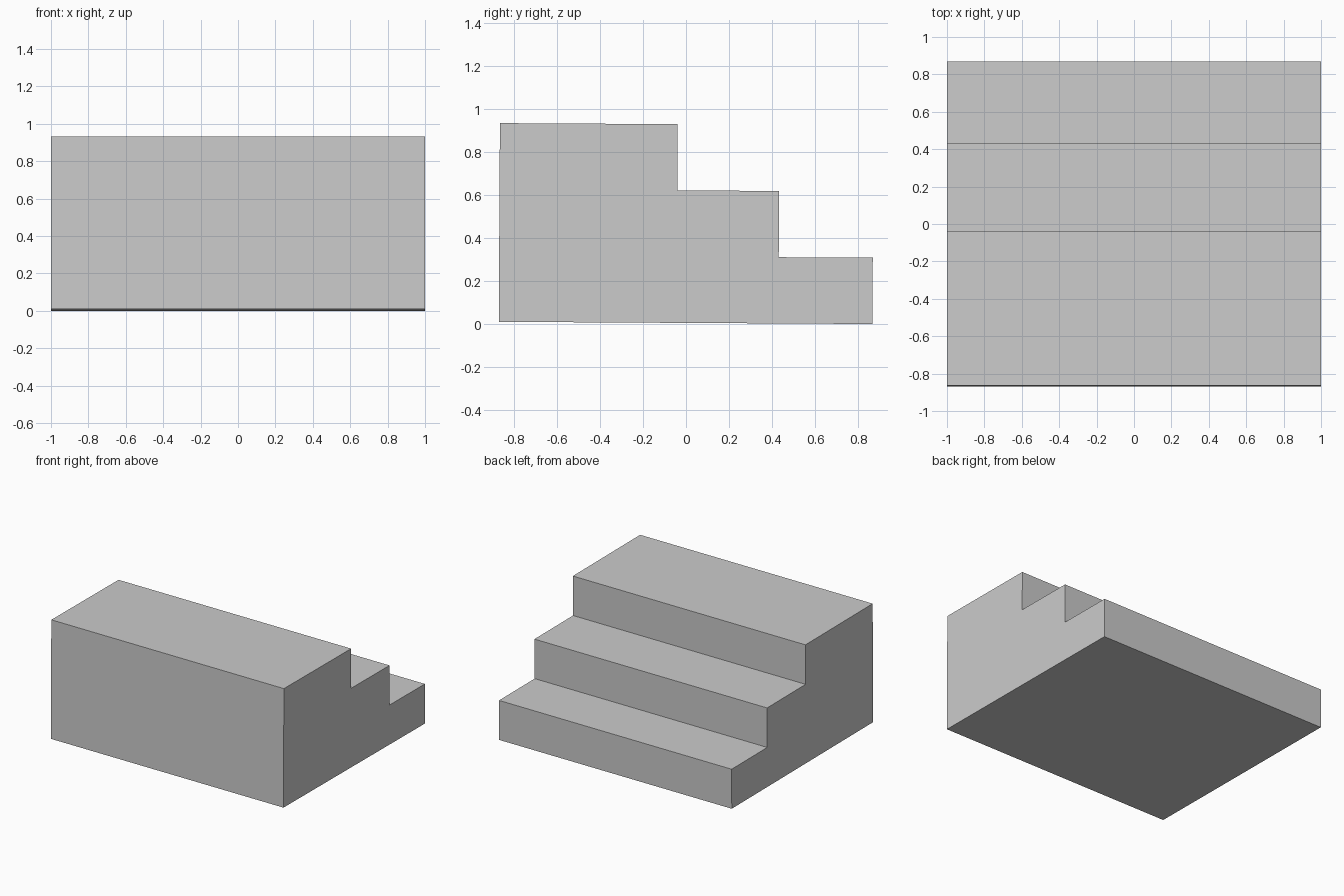
import bpy, bmesh, math
from mathutils import Matrix

if "Cube" in bpy.data.objects:
    bpy.data.objects.remove(bpy.data.objects["Cube"])

RISE = 0.3077                      # height of each step
FRONT = -0.87                      # shared flush face of all steps
TILT = Matrix.Rotation(math.radians(-0.33), 4, 'X')   # the slight lean of the stack


def add_step(name, index, back):
    """One full-width slab of the staircase."""
    bm = bmesh.new()
    bmesh.ops.create_cube(bm, size=1)
    depth = back - FRONT
    bmesh.ops.scale(bm, vec=(2, depth, RISE), verts=bm.verts)
    bmesh.ops.translate(bm, vec=(0, FRONT + depth / 2, 0.005 + RISE * (index + 0.5)), verts=bm.verts)
    bmesh.ops.transform(bm, matrix=TILT, verts=bm.verts)
    mesh = bpy.data.meshes.new(name)
    bm.to_mesh(mesh)
    bm.free()
    bpy.context.collection.objects.link(bpy.data.objects.new(name, mesh))


# Three stacked steps, each shallower than the one below
for i, (name, back) in enumerate([("lower_step", 0.866), ("middle_step", 0.429), ("upper_step", -0.044)]):
    add_step(name, i, back)
